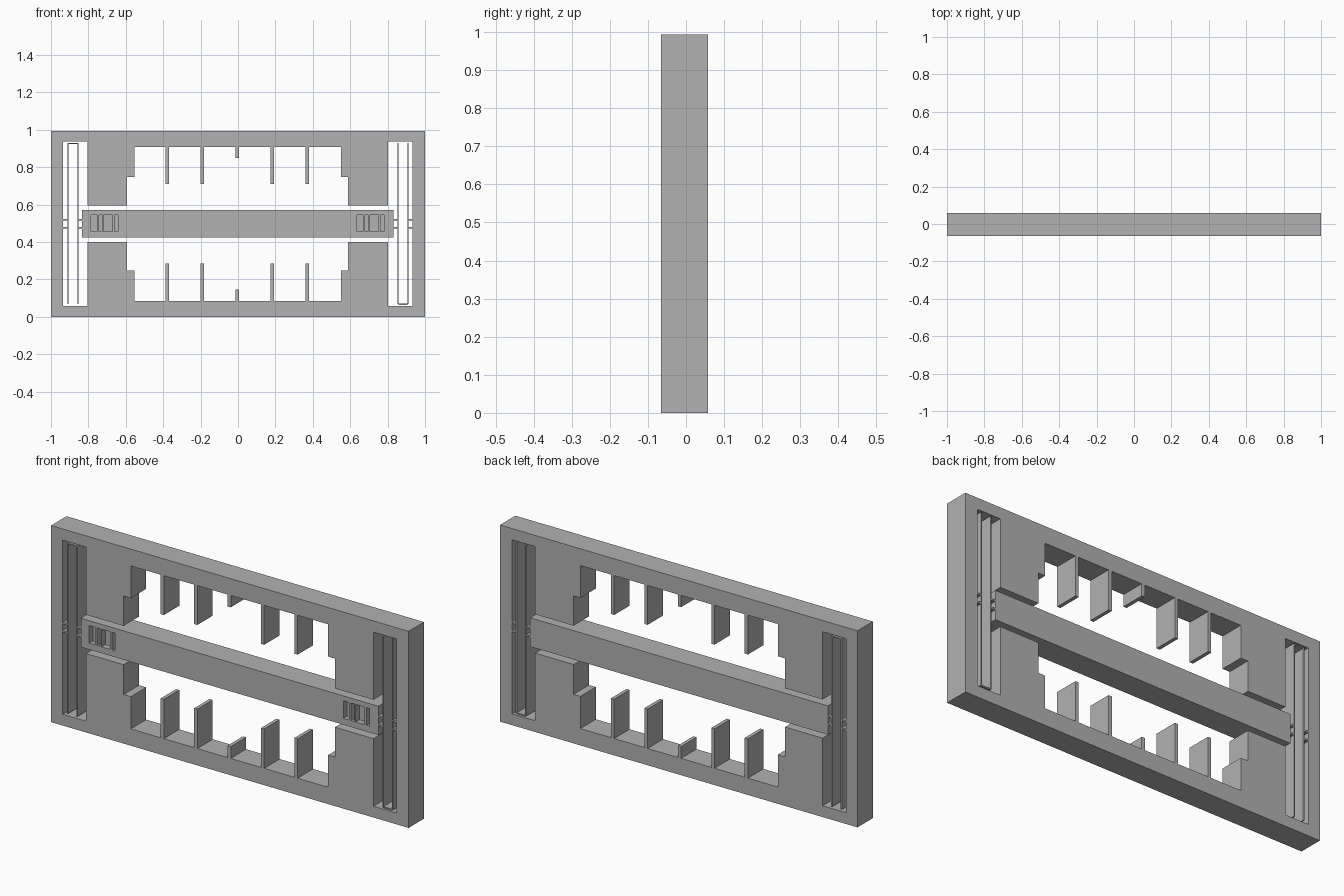
import bpy
import bmesh
import math
from mathutils import Matrix, Vector

if "Cube" in bpy.data.objects:
    bpy.data.objects.remove(bpy.data.objects["Cube"])

MID = 0.497               # height of the centre line
FRONT, BACK = -0.065, 0.058
DEPTH = BACK - FRONT

grey = bpy.data.materials.new("plain grey")
grey.use_nodes = True
grey.diffuse_color = (0.445, 0.445, 0.445, 1)
grey.node_tree.nodes["Principled BSDF"].inputs["Base Color"].default_value = grey.diffuse_color


def boxes(name, spans):
    """One object from boxes given as (x0, x1, z0, z1[, y0, y1])."""
    bm = bmesh.new()
    for x0, x1, z0, z1, *ys in spans:
        y0, y1 = ys or (FRONT, BACK)
        place = Matrix.Translation(Vector((x0 + x1, y0 + y1, z0 + z1)) / 2)
        size = Matrix.Diagonal((x1 - x0, y1 - y0, z1 - z0, 1))
        bmesh.ops.create_cube(bm, size=1, matrix=place @ size)
    mesh = bpy.data.meshes.new(name)
    bm.to_mesh(mesh)
    bm.free()
    mesh.materials.append(grey)
    obj = bpy.data.objects.new(name, mesh)
    bpy.context.collection.objects.link(obj)
    return obj


def plate(name, outlines):
    """Extruded flat profile; inner outlines become holes."""
    curve = bpy.data.curves.new(name, "CURVE")
    curve.dimensions = "2D"
    curve.fill_mode = "BOTH"
    curve.extrude = DEPTH / 2
    for points in outlines:
        spline = curve.splines.new("POLY")
        spline.points.add(len(points) - 1)
        for p, (x, z) in zip(spline.points, points):
            p.co = (x, z, 0, 1)
        spline.use_cyclic_u = True
    obj = bpy.data.objects.new(name, curve)
    bpy.context.collection.objects.link(obj)
    bpy.ops.object.select_all(action="DESELECT")
    obj.select_set(True)
    bpy.context.view_layer.objects.active = obj
    bpy.ops.object.convert(target="MESH")
    obj = bpy.context.view_layer.objects.active
    stand = Matrix.Translation((0, (FRONT + BACK) / 2, 0)) @ Matrix.Rotation(math.pi / 2, 4, "X")
    bm = bmesh.new()
    bm.from_mesh(obj.data)
    bm.transform(stand)
    bmesh.ops.remove_doubles(bm, verts=bm.verts, dist=0.0001)
    bmesh.ops.recalc_face_normals(bm, faces=bm.faces)
    bm.to_mesh(obj.data)
    bm.free()
    obj.data.materials.clear()
    obj.data.materials.append(grey)
    for poly in obj.data.polygons:
        poly.use_smooth = False
    return obj


# Frame: rectangle with one stepped opening, mirrored about the centre line
upper = [(-0.935, 0.44), (-0.805, 0.44), (-0.805, 0.098), (-0.594, 0.098),
         (-0.594, 0.249), (-0.554, 0.249), (-0.554, 0.412), (0.55, 0.412),
         (0.55, 0.249), (0.588, 0.249), (0.588, 0.098), (0.803, 0.098),
         (0.803, 0.44), (0.933, 0.44)]
opening = [(x, MID + h) for x, h in upper] + [(x, MID - h) for x, h in reversed(upper)]
plate("frame", [[(-1, 0), (1, 0), (1, 2 * MID), (-1, 2 * MID)], opening])

# Fins along the top and bottom edges, the middle pair shorter
fins = []
for i in range(-2, 3):
    x = -0.004 + 0.187 * i
    tip = 0.213 if i else 0.352
    fins.append((x - 0.009, x + 0.009, MID + tip, MID + 0.412))
    fins.append((x - 0.009, x + 0.009, MID - 0.412, MID - tip))
boxes("fins", fins)

# Sliding beam with shallow pockets near both ends
beam = boxes("sliding_beam", [(-0.834, 0.831, MID - 0.073, MID + 0.073)])
pockets = [(x0 + shift, x1 + shift, 0.456, 0.545, FRONT - 0.02, FRONT + 0.03)
           for shift in (0, 1.422)
           for x0, x1 in ((-0.787, -0.755), (-0.744, -0.726), (-0.718, -0.671), (-0.659, -0.642))]
cutter = boxes("pocket_cutter", pockets)
cutter.hide_render = True
cut = beam.modifiers.new("pockets", "BOOLEAN")
cut.operation = "DIFFERENCE"
cut.solver = "EXACT"
cut.object = cutter
bpy.context.view_layer.objects.active = beam
bpy.ops.object.modifier_apply(modifier=cut.name)
bpy.data.objects.remove(cutter)

# Leaf springs: two thin leaves, one end link and short stubs on each side
for side, name in ((-1, "right_spring"), (1, "left_spring")):
    parts = []
    for x in (0.856, 0.909):
        parts.append((side * x - 0.003, side * x + 0.003, MID - 0.43, MID + 0.433))
    link = MID - side * 0.43
    x0, x1 = sorted((side * 0.859, side * 0.906))
    parts.append((x0, x1, link - 0.003, link + 0.003))
    for h in (-0.021, 0.021):
        for a, b in ((0.831, 0.853), (0.912, 0.935)):
            x0, x1 = sorted((side * a, side * b))
            parts.append((x0, x1, MID + h - 0.004, MID + h + 0.004))
    boxes(name, parts)
